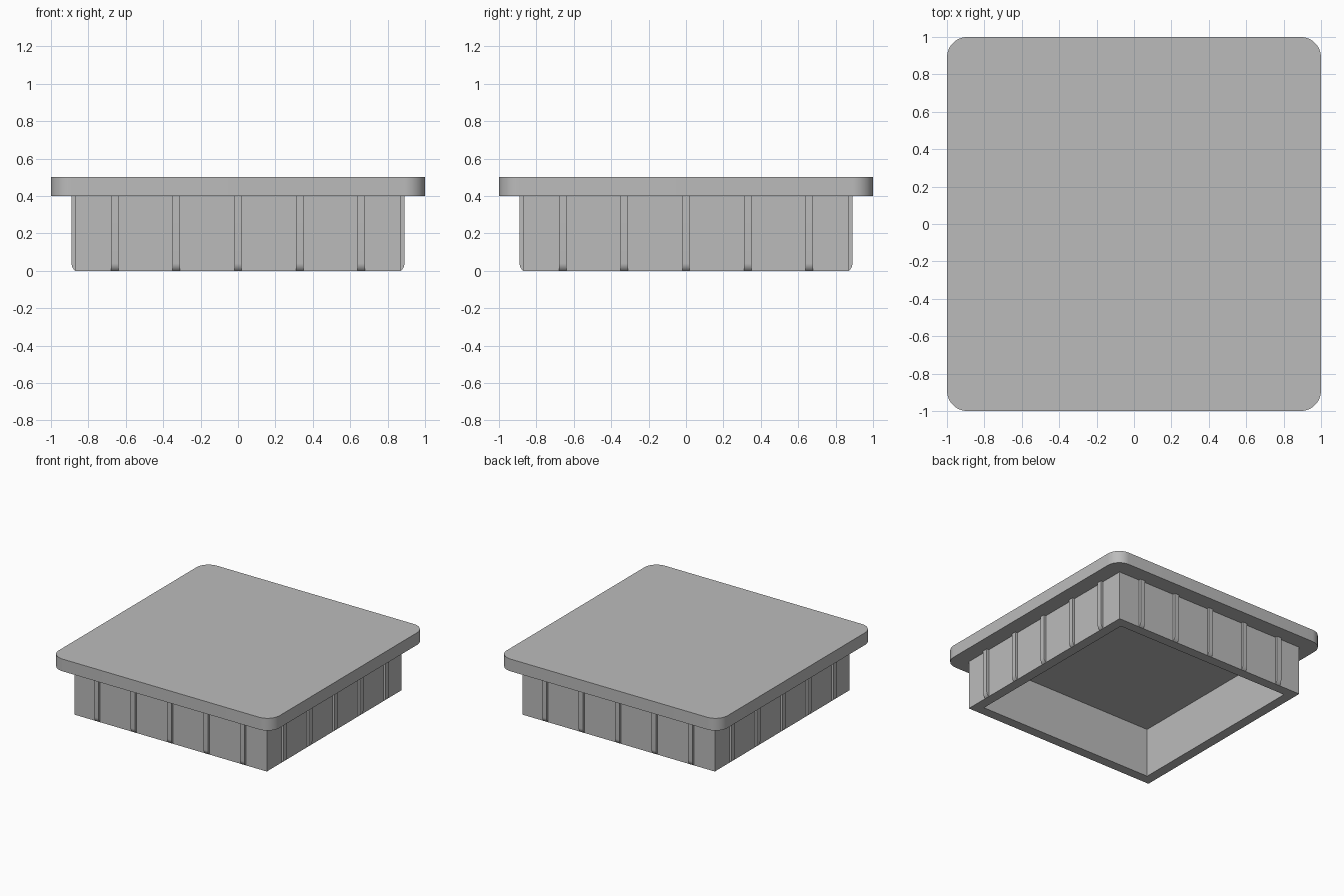
import bpy
import bmesh
import math

cube = bpy.data.objects.get("Cube")
if cube:
    bpy.data.objects.remove(cube, do_unlink=True)

grey = bpy.data.materials.new("plain grey")
grey.use_nodes = True
colour = (0.5, 0.5, 0.5, 1)
grey.diffuse_color = colour
grey.node_tree.nodes["Principled BSDF"].inputs["Base Color"].default_value = colour

PLATE_BOTTOM, PLATE_TOP = 0.4, 0.5
CORNER = 0.11
OUTER, INNER = 0.87, 0.79
RIB_DEPTH, RIB_WIDTH, RIB_SPACING = 0.02, 0.04, 0.33
RIB_RADIUS = 0.05


def finish(name, bm):
    bmesh.ops.recalc_face_normals(bm, faces=bm.faces)
    mesh = bpy.data.meshes.new(name)
    bm.to_mesh(mesh)
    bm.free()
    obj = bpy.data.objects.new(name, mesh)
    bpy.context.collection.objects.link(obj)
    mesh.materials.append(grey)
    bpy.ops.object.select_all(action="DESELECT")
    obj.select_set(True)
    bpy.context.view_layer.objects.active = obj
    bpy.ops.object.shade_smooth_by_angle(angle=math.radians(25))
    return obj


def prism(name, points, direction):
    """Extrude a closed profile along a direction."""
    bm = bmesh.new()
    face = bm.faces.new([bm.verts.new(p) for p in points])
    result = bmesh.ops.extrude_face_region(bm, geom=[face], use_keep_orig=True)
    moved = [v for v in result["geom"] if isinstance(v, bmesh.types.BMVert)]
    bmesh.ops.translate(bm, verts=moved, vec=direction)
    return finish(name, bm)


# Cover plate with rounded corners
outline = []
centre = 1 - CORNER
for quarter, (sx, sy) in enumerate([(1, 1), (-1, 1), (-1, -1), (1, -1)]):
    for step in range(13):
        a = math.pi / 2 * (quarter + step / 12)
        outline.append((sx * centre + CORNER * math.cos(a),
                        sy * centre + CORNER * math.sin(a), PLATE_BOTTOM))
prism("cover_plate", outline, (0, 0, PLATE_TOP - PLATE_BOTTOM))

# Square hollow skirt, open at the bottom and closed by the plate
bm = bmesh.new()
corners = [(1, 1), (-1, 1), (-1, -1), (1, -1)]
loops = [[bm.verts.new((x * r, y * r, z)) for x, y in corners]
         for r, z in [(OUTER, PLATE_BOTTOM), (OUTER, 0), (INNER, 0), (INNER, PLATE_BOTTOM)]]
for upper, lower in zip(loops, loops[1:]):
    for i in range(4):
        j = (i + 1) % 4
        bm.faces.new((upper[i], upper[j], lower[j], lower[i]))
finish("skirt_wall", bm)

# Grip ribs, five on each side, with a curved lead-in at the bottom
sweep = math.acos(1 - RIB_DEPTH / RIB_RADIUS)
face_y = -OUTER - RIB_DEPTH
lead_height = RIB_RADIUS * math.sin(sweep)
profile = [(-OUTER, PLATE_BOTTOM), (face_y, PLATE_BOTTOM)]
for step in range(7):
    a = sweep * step / 6
    profile.append((face_y + RIB_RADIUS * (1 - math.cos(a)),
                    lead_height - RIB_RADIUS * math.sin(a)))
for side, label in enumerate(["front", "left", "back", "right"]):
    for n in range(-2, 3):
        x = n * RIB_SPACING - RIB_WIDTH / 2
        rib = prism(f"{label}_rib_{n + 3}", [(x, y, z) for y, z in profile], (RIB_WIDTH, 0, 0))
        rib.rotation_euler.z = side * math.pi / 2
